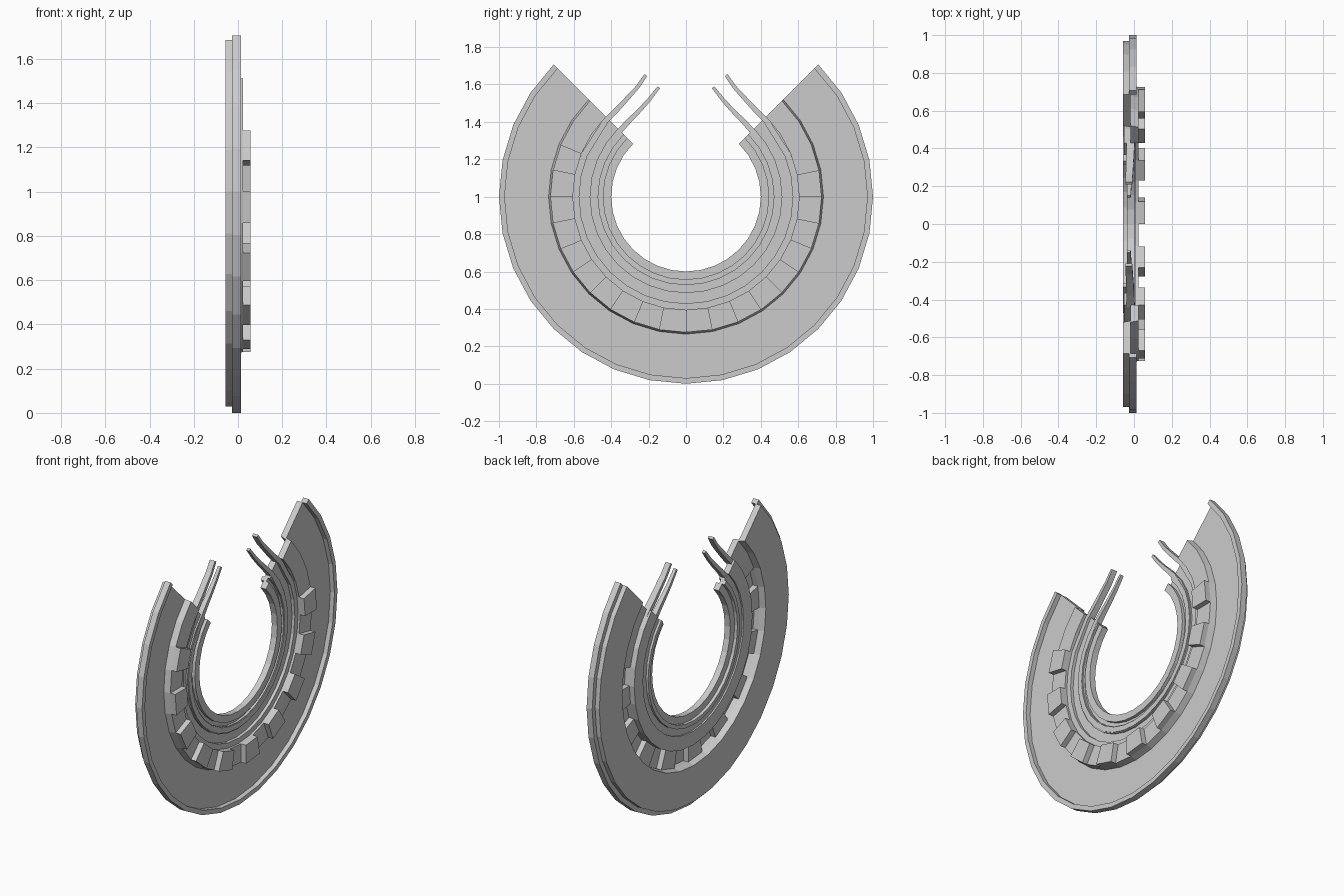
import bpy, bmesh, math
from mathutils import Vector

if "Cube" in bpy.data.objects:
    bpy.data.objects.remove(bpy.data.objects["Cube"])

SEG = 24                                     # 24 facets across 270 degrees
THICK = .04                                  # thickness of the pressed sheet
SHIFT = .0025                                # centres the model on x = 0
ANG = [math.radians(45 - 11.25 * i) for i in range(SEG + 1)]


def pt(r, x, a):
    return Vector((x, r * math.cos(a), 1 + r * math.sin(a)))


def loft(bm, sections):
    """Join closed cross-sections and cap both ends."""
    rings = [[bm.verts.new(p) for p in s] for s in sections]
    n = len(rings[0])
    for a, b in zip(rings, rings[1:]):
        for j in range(n):
            k = (j + 1) % n
            bm.faces.new((a[j], a[k], b[k], b[j]))
    bm.faces.new(rings[0])
    bm.faces.new(rings[-1][::-1])


def finish(bm, name):
    bmesh.ops.translate(bm, verts=bm.verts, vec=(SHIFT, 0, 0))
    bmesh.ops.recalc_face_normals(bm, faces=bm.faces)
    me = bpy.data.meshes.new(name)
    bm.to_mesh(me)
    bm.free()
    ob = bpy.data.objects.new(name, me)
    bpy.context.collection.objects.link(ob)


def sheet(front, name):
    """Sweep a sheet profile around the arc; the back follows the front."""
    back = [(r, x - THICK) for r, x in front[::-1]]
    bm = bmesh.new()
    loft(bm, [[pt(r, x, a) for r, x in front + back] for a in ANG])
    finish(bm, name)


# Wide outer plate, set back between the raised rim and the shoulder
sheet([(1.0, .01), (.97, .01), (.97, -.02), (.735, -.02), (.725, .02)], "outer_plate")

# Stepped inner flange ending in a raised inner rim
sheet([(.605, .02), (.605, -.015), (.515, -.015), (.515, -.005), (.47, -.005),
       (.47, -.02), (.445, -.02), (.445, 0), (.40, 0)], "inner_flange")

# Toothed band: every other facet is pressed forward
bm = bmesh.new()
R0, R1 = .605, .725
for i in range(SEG):
    x = .055 if i % 2 == 1 and 3 <= i <= 21 else .02
    loft(bm, [[pt(R0, x, a), pt(R1, x, a), pt(R1, x - THICK, a), pt(R0, x - THICK, a)]
              for a in ANG[i:i + 2]])
finish(bm, "toothed_band")


# Raised cords that follow the ring and flare up into two free prongs
def cord(name, r, tip, width, depth_scale, x0, x1):
    arc = [(r * math.cos(a), 1 + r * math.sin(a)) for a in ANG[2:23]]
    path = tip + arc + [(-y, z) for y, z in tip[::-1]]
    n, nt, sections = len(path), len(tip), []
    for i, (y, z) in enumerate(path):
        p, q = path[max(i - 1, 0)], path[min(i + 1, n - 1)]
        d = Vector((q[0] - p[0], q[1] - p[1])).normalized()
        t = min(1, min(i, n - 1 - i) / nt)                # taper to the tips
        w = width * (.5 + .5 * t) / 2
        h = (x1 - x0) / 2 * (depth_scale + (1 - depth_scale) * t)
        mid = -.03 * (1 - t) + (x0 + x1) / 2 * t
        oy, oz = -d.y * w, d.x * w
        sections.append([Vector((mid - h, y + oy, z + oz)), Vector((mid + h, y + oy, z + oz)),
                         Vector((mid + h, y - oy, z - oz)), Vector((mid - h, y - oy, z - oz))])
    bm = bmesh.new()
    loft(bm, sections)
    finish(bm, name)


cord("outer_cord", .588,
     [(.215, 1.65), (.26, 1.585), (.31, 1.53), (.37, 1.465), (.43, 1.405)],
     .034, .8, -.04, .005)
cord("inner_cord", .492,
     [(.145, 1.585), (.20, 1.515), (.255, 1.455), (.31, 1.40), (.36, 1.345)],
     .034, .5, -.04, .0)
